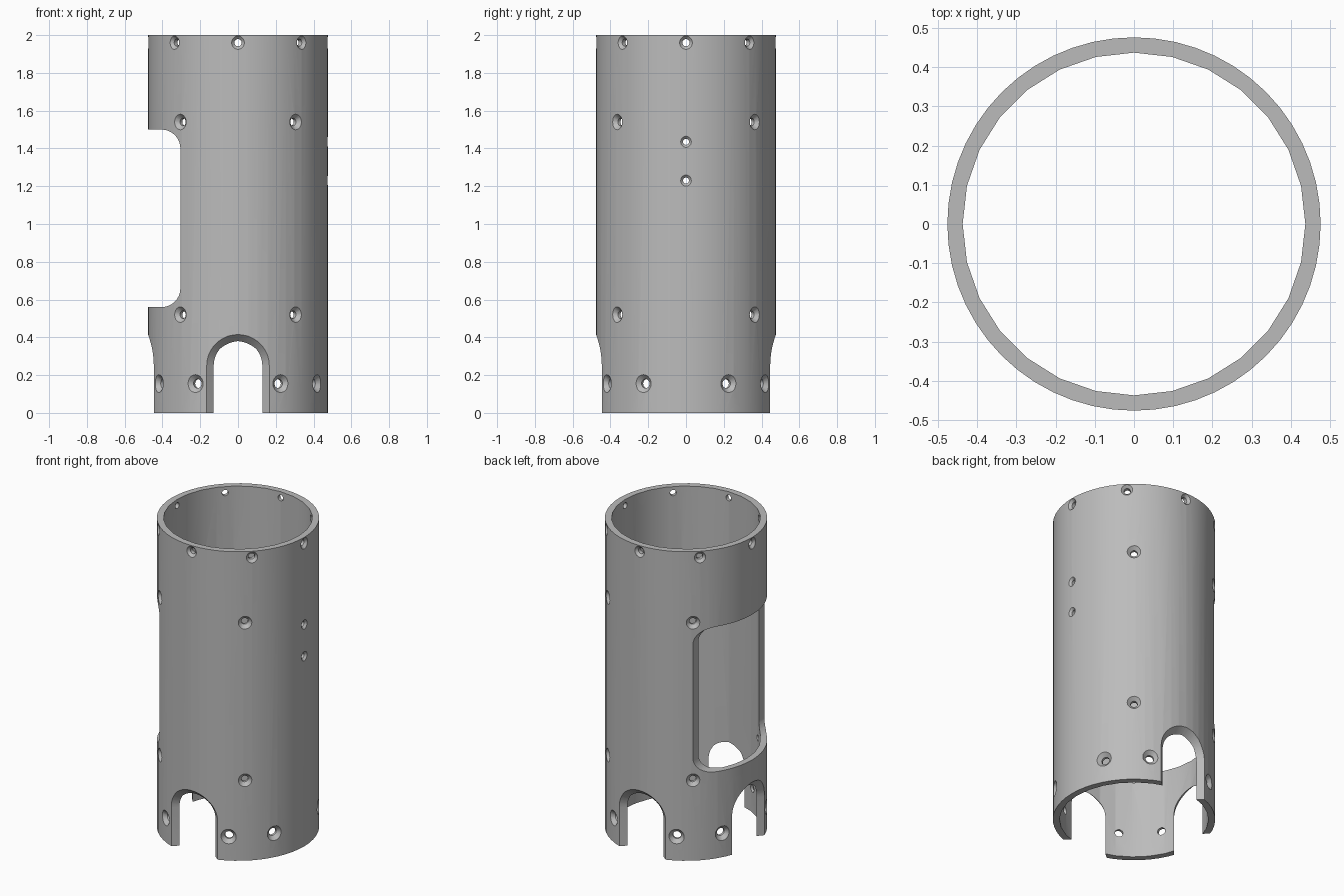
import bpy, bmesh, math
from mathutils import Matrix, Vector

cube = bpy.data.objects.get("Cube")
if cube:
    bpy.data.objects.remove(cube, do_unlink=True)

OUTER, INNER, HEIGHT = 0.476, 0.437, 2.0

grey = bpy.data.materials.new("plain grey")
grey.use_nodes = True
colour = (0.5, 0.5, 0.5, 1)
grey.diffuse_color = colour
grey.node_tree.nodes["Principled BSDF"].inputs["Base Color"].default_value = colour


def make_object(name, bm):
    bmesh.ops.recalc_face_normals(bm, faces=bm.faces)
    mesh = bpy.data.meshes.new(name)
    bm.to_mesh(mesh)
    bm.free()
    mesh.materials.append(grey)
    obj = bpy.data.objects.new(name, mesh)
    bpy.context.collection.objects.link(obj)
    return obj


def loft(bm, rings):
    """Closed solid through a list of equal-length point rings."""
    loops = [[bm.verts.new(p) for p in ring] for ring in rings]
    n = len(loops[0])
    faces = [bm.faces.new(loops[0]), bm.faces.new(loops[-1])]
    for a, b in zip(loops, loops[1:]):
        for i in range(n):
            j = (i + 1) % n
            faces.append(bm.faces.new((a[i], a[j], b[j], b[i])))
    bmesh.ops.triangulate(bm, faces=faces)


def circle(radius, z, sides):
    return [Vector((radius * math.cos(t), radius * math.sin(t), z))
            for t in (math.tau * i / sides for i in range(sides))]


def cylinder(name, radius, low, high, sides):
    bm = bmesh.new()
    rings = [[bm.verts.new(p) for p in circle(radius, z, sides)] for z in (low, high)]
    for ring in rings:
        bm.faces.new(ring)
    for i in range(sides):
        j = (i + 1) % sides
        bm.faces.new((rings[0][i], rings[0][j], rings[1][j], rings[1][i]))
    return make_object(name, bm)


def screw_hole(bm, azimuth, z, mouth, bore):
    """Countersunk radial hole; azimuth in degrees from +x."""
    place = (Matrix.Translation((0, 0, z)) @ Matrix.Rotation(math.radians(azimuth), 4, "Z")
             @ Matrix.Rotation(math.pi / 2, 4, "Y"))
    slope = mouth - bore
    steps = [(bore, 0.38), (bore, OUTER - slope), (mouth + 0.03, OUTER + 0.03)]
    loft(bm, [[place @ p for p in circle(r, d, 20)] for r, d in steps])


def arch_slot(bm, azimuth):
    """Arched slot from the bottom rim, narrowing towards the inside."""
    turn = Matrix.Rotation(math.radians(azimuth), 4, "Z")
    rings = []
    for radius in (0.40, 0.52):
        half = 0.13 + 0.035 * (radius - INNER) / (OUTER - INNER)
        flat = [(half, -0.1)]
        flat += [(half * math.cos(t), 0.25 + half * math.sin(t))
                 for t in (math.pi * i / 20 for i in range(21))]
        flat.append((-half, -0.1))
        rings.append([turn @ Vector((math.sqrt(radius ** 2 - s ** 2), s, z)) for s, z in flat])
    loft(bm, rings)


def side_window(bm):
    """Opening on the -x side with two rounded corners."""
    edge, low, high, r = -0.305, 0.56, 1.5, 0.1
    profile = [(-0.6, high), (-0.6, low)]
    for cz, start in ((low + r, -90), (high - r, 0)):
        for i in range(9):
            t = math.radians(start + 90 * i / 8)
            profile.append((edge - r + r * math.cos(t), cz + r * math.sin(t)))
    loft(bm, [[Vector((x, y, z)) for x, z in profile] for y in (-0.6, 0.6)])


def subtract(target, cutter):
    cutter.hide_render = True
    mod = target.modifiers.new("cut", "BOOLEAN")
    mod.operation = "DIFFERENCE"
    mod.solver = "EXACT"
    mod.object = cutter
    bpy.context.view_layer.objects.active = target
    bpy.ops.object.modifier_apply(modifier=mod.name)
    bpy.data.objects.remove(cutter, do_unlink=True)


# Hollow body
tube = cylinder("tube_body", OUTER, 0, HEIGHT, 56)
subtract(tube, cylinder("bore_cutter", INNER, -0.2, HEIGHT + 0.2, 28))

# Window and the three bottom slots
openings = bmesh.new()
side_window(openings)
for azimuth in (90, 180, 270):
    arch_slot(openings, azimuth)
subtract(tube, make_object("opening_cutter", openings))

# Screw holes
holes = bmesh.new()
for i in range(8):
    screw_hole(holes, 45 * i, 1.96, 0.036, 0.019)
for quarter in (0, 180):
    for side in (-50, 50):
        for z in (0.52, 1.54):
            screw_hole(holes, quarter + side, z, 0.042, 0.02)
for quarter in range(4):
    for side in (-16.7, 16.7):
        screw_hole(holes, 45 + 90 * quarter + side, 0.155, 0.048, 0.024)
for z in (1.23, 1.435):
    screw_hole(holes, 0, z, 0.03, 0.016)
subtract(tube, make_object("hole_cutter", holes))

# Smooth walls, sharp rims
bpy.ops.object.select_all(action="DESELECT")
tube.select_set(True)
bpy.context.view_layer.objects.active = tube
bpy.ops.object.shade_smooth_by_angle(angle=math.radians(25))
